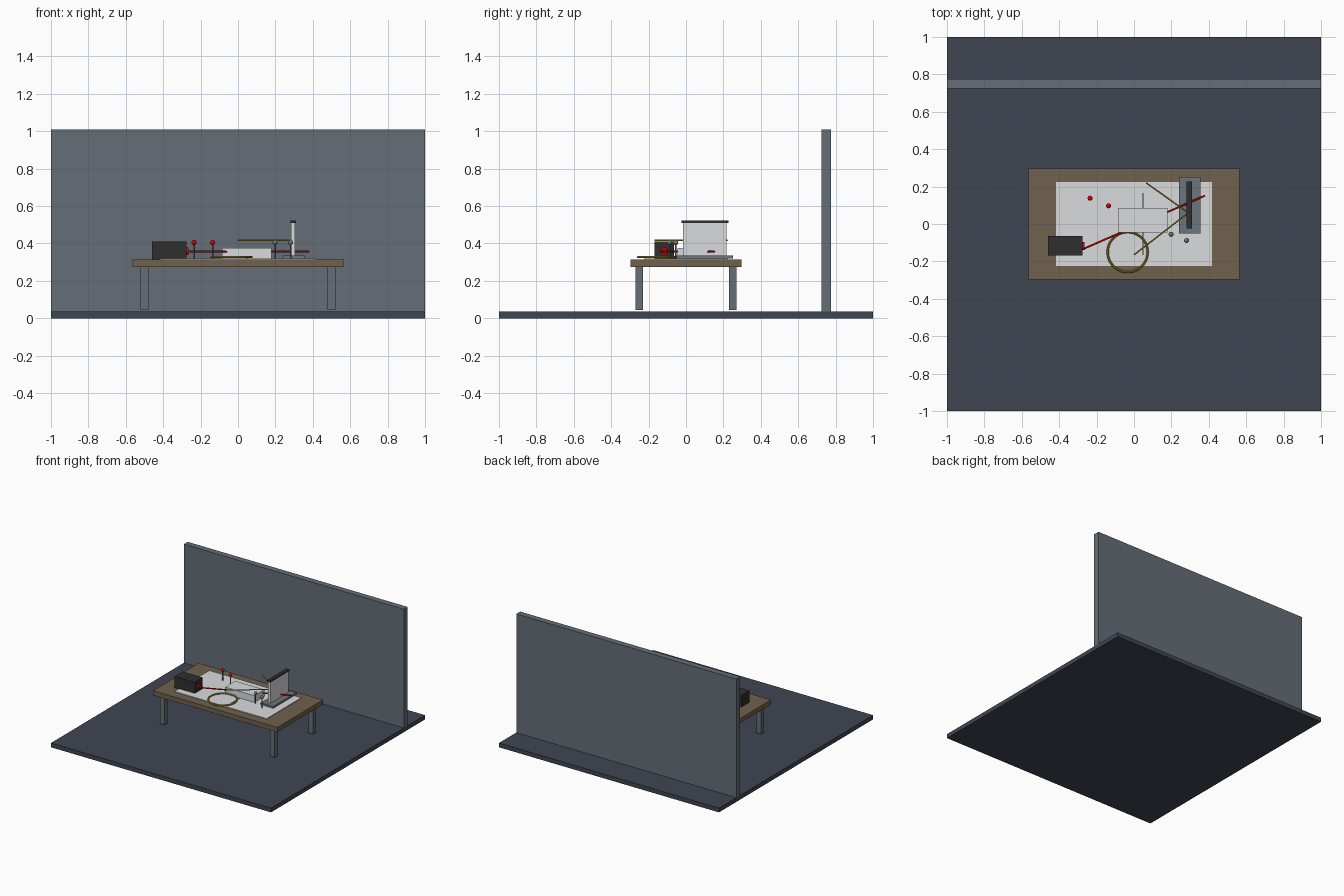
import bpy
from mathutils import Vector

if "Cube" in bpy.data.objects:
    bpy.data.objects.remove(bpy.data.objects["Cube"])


def mat(name, r, g, b):
    m = bpy.data.materials.new(name)
    m.diffuse_color = (r, g, b, 1)
    m.use_nodes = True
    m.node_tree.nodes["Principled BSDF"].inputs["Base Color"].default_value = m.diffuse_color
    return m


FLOOR = mat("dark slate", 0.05, 0.06, 0.085)
WALL = mat("slate grey", 0.13, 0.155, 0.185)
WOOD = mat("brown wood", 0.16, 0.12, 0.075)
PAPER = mat("off white", 0.70, 0.71, 0.73)
BLACK = mat("soft black", 0.028, 0.028, 0.03)
RED = mat("red", 0.70, 0.0, 0.0)
GOLD = mat("dull yellow", 0.42, 0.32, 0.03)
METAL = mat("grey metal", 0.15, 0.18, 0.21)


def finish(name, material, smooth=False):
    ob = bpy.context.object
    ob.name = name
    ob.data.materials.append(material)
    if smooth:
        bpy.ops.object.shade_smooth_by_angle()
    return ob


def box(name, x, y, z, material):
    """Box from (min, max) pairs along each axis."""
    bpy.ops.mesh.primitive_cube_add(size=1, location=[(a + b) / 2 for a, b in (x, y, z)])
    bpy.context.object.scale = [b - a for a, b in (x, y, z)]
    bpy.ops.object.transform_apply(location=False, rotation=False, scale=True)
    return finish(name, material)


def rod(name, start, end, radius, material, sides=12):
    """Cylinder between two points."""
    a, b = Vector(start), Vector(end)
    bpy.ops.mesh.primitive_cylinder_add(vertices=sides, radius=radius, depth=(b - a).length,
                                        location=(a + b) / 2,
                                        rotation=(b - a).to_track_quat('Z', 'Y').to_euler())
    return finish(name, material, True)


# Room
box("floor", (-1, 1), (-1, 1), (0, 0.035), FLOOR)
box("back_wall", (-1, 1), (0.725, 0.775), (0.035, 1.01), WALL)

# Table
box("table_top", (-0.565, 0.565), (-0.297, 0.297), (0.275, 0.313), WOOD)
for sx in (-1, 1):
    for sy in (-1, 1):
        cx, cy = sx * 0.5, sy * 0.25
        box("table_leg", (cx - 0.021, cx + 0.021), (cy - 0.021, cy + 0.021), (0.045, 0.275), WALL)

# Paper with its drawn normal line
box("paper_sheet", (-0.418, 0.418), (-0.225, 0.225), (0.313, 0.319), PAPER)
box("normal_line", (0.0465, 0.0495), (-0.165, 0.165), (0.319, 0.321), BLACK)

# Glass slab
box("glass_slab", (-0.085, 0.18), (-0.045, 0.085), (0.319, 0.375), PAPER)

# Light source, lens and straight beam
box("light_box", (-0.46, -0.275), (-0.168, -0.065), (0.315, 0.41), BLACK)
rod("light_lens", (-0.277, -0.117, 0.358), (-0.265, -0.117, 0.358), 0.021, RED, 20)
rod("light_beam", (-0.268, -0.132, 0.356), (0.38, 0.152, 0.356), 0.005, RED)

# Upright screen on its base
box("screen_base", (0.24, 0.355), (-0.05, 0.25), (0.319, 0.335), METAL)
box("screen_panel", (0.284, 0.306), (-0.015, 0.217), (0.335, 0.51), PAPER)
box("screen_cap", (0.281, 0.311), (-0.025, 0.226), (0.51, 0.522), BLACK)

# Marker pins
for x, y, colour in ((-0.235, 0.138, RED), (-0.136, 0.097, RED),
                     (0.198, -0.055, METAL), (0.281, -0.088, METAL)):
    rod("pin_shaft", (x, y, 0.319), (x, y, 0.405), 0.004, METAL, 8)
    bpy.ops.mesh.primitive_uv_sphere_add(segments=12, ring_count=8, radius=0.0135,
                                         location=(x, y, 0.405))
    finish("pin_head", colour, True)

# Measuring ring lying on the paper
bpy.ops.mesh.primitive_torus_add(location=(-0.034, -0.15, 0.327), major_radius=0.107,
                                 minor_radius=0.006, major_segments=48, minor_segments=10)
finish("measuring_ring", GOLD, True)

# Two thin pointer rods meeting at the screen
rod("pointer_back", (0.065, 0.22, 0.417), (0.29, 0.06, 0.417), 0.004, GOLD, 8)
rod("pointer_front", (0.0, -0.165, 0.417), (0.29, 0.06, 0.417), 0.004, GOLD, 8)
